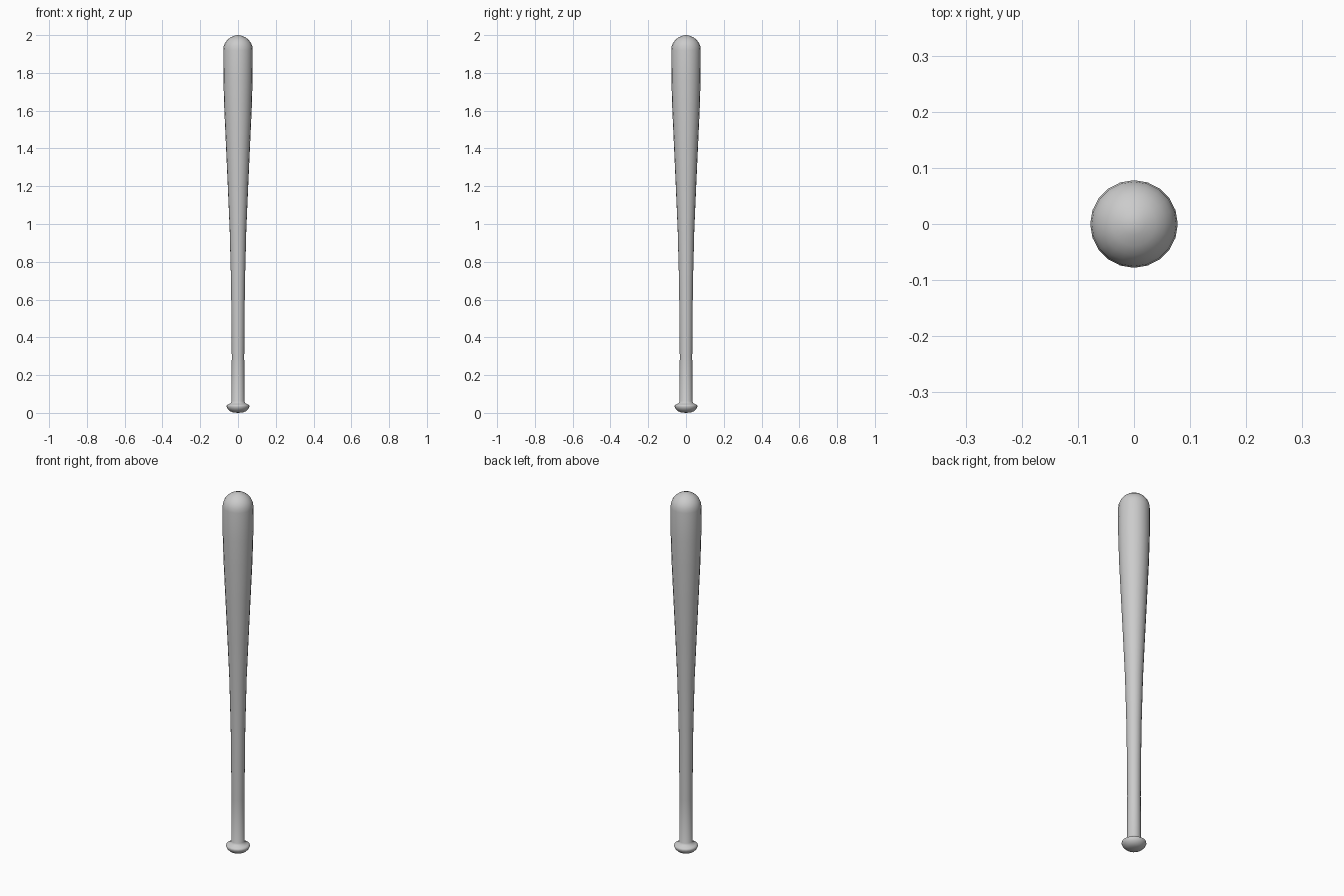
import bpy, bmesh, math

if "Cube" in bpy.data.objects:
    bpy.data.objects.remove(bpy.data.objects["Cube"])

SIDES = 20


def lathe(name, profile):
    """Revolve (radius, height) points about z; zero radii become poles."""
    bm = bmesh.new()
    rings = []
    for r, z in profile:
        if r == 0:
            rings.append([bm.verts.new((0, 0, z))] * SIDES)
        else:
            rings.append([bm.verts.new((r * math.cos(2 * math.pi * i / SIDES),
                                        r * math.sin(2 * math.pi * i / SIDES), z))
                          for i in range(SIDES)])
    for low, high in zip(rings, rings[1:]):
        for i in range(SIDES):
            j = (i + 1) % SIDES
            bm.faces.new(dict.fromkeys((low[i], low[j], high[j], high[i])))
    bmesh.ops.recalc_face_normals(bm, faces=bm.faces)
    mesh = bpy.data.meshes.new(name)
    bm.to_mesh(mesh)
    bm.free()
    obj = bpy.data.objects.new(name, mesh)
    bpy.context.collection.objects.link(obj)
    bpy.context.view_layer.objects.active = obj
    obj.select_set(True)
    bpy.ops.object.shade_smooth_by_angle(angle=math.radians(50))
    return obj


# Knob, handle, taper and barrel in one continuous turned profile
profile = [
    (0, 0), (0.025, 0.002), (0.043, 0.009), (0.054, 0.020), (0.061, 0.033),
    (0.059, 0.041), (0.050, 0.046), (0.039, 0.051), (0.034, 0.062),
    (0.033, 0.30), (0.0345, 0.50), (0.037, 0.70), (0.044, 0.97),
    (0.054, 1.20), (0.064, 1.42), (0.073, 1.62), (0.077, 1.76), (0.078, 1.92),
]
# Rounded barrel end
for k in range(1, 6):
    a = math.radians(90 * k / 6)
    profile.append((0.078 * math.cos(a), 1.922 + 0.077 * math.sin(a)))
profile += [(0.011, 1.999), (0, 2.0)]

lathe("bat", profile)
